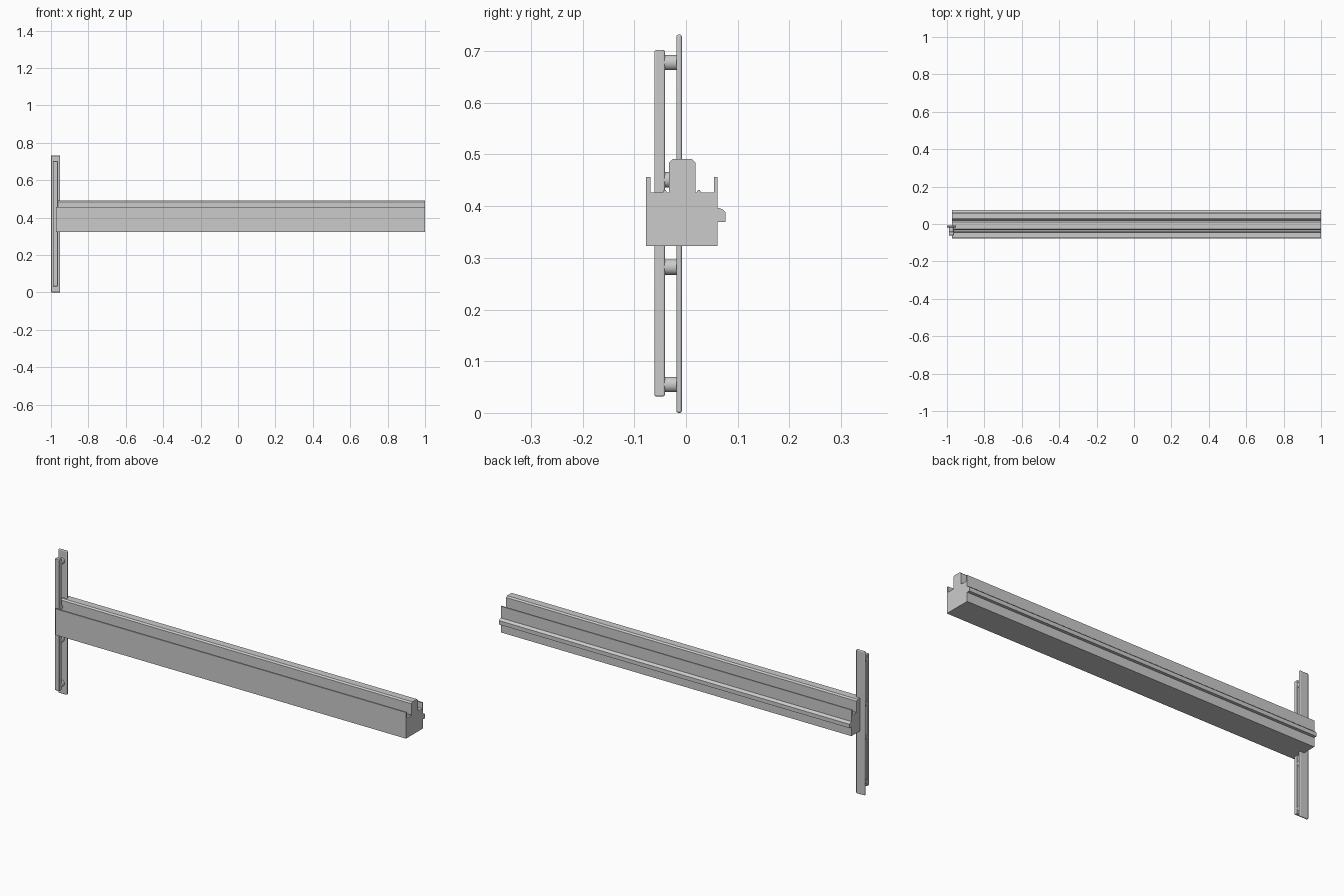
import bpy, bmesh, math
from mathutils import Matrix

if "Cube" in bpy.data.objects:
    bpy.data.objects.remove(bpy.data.objects["Cube"])


def finish(name, bm, bevel=0.0):
    bmesh.ops.recalc_face_normals(bm, faces=bm.faces[:])
    mesh = bpy.data.meshes.new(name)
    bm.to_mesh(mesh)
    bm.free()
    ob = bpy.data.objects.new(name, mesh)
    bpy.context.collection.objects.link(ob)
    if bevel:
        mod = ob.modifiers.new("rounded_edges", 'BEVEL')
        mod.width, mod.segments = bevel, 3
    bpy.ops.object.select_all(action='DESELECT')
    bpy.context.view_layer.objects.active = ob
    ob.select_set(True)
    bpy.ops.object.shade_smooth_by_angle(angle=math.radians(35))
    return ob


def box(name, x, y, z, bevel):
    bm = bmesh.new()
    size = [b - a for a, b in (x, y, z)]
    mid = [(a + b) / 2 for a, b in (x, y, z)]
    bmesh.ops.create_cube(bm, size=1, matrix=Matrix.Translation(mid) @ Matrix.Diagonal((*size, 1)))
    return finish(name, bm, bevel)


def extrude_x(name, profile, x0, x1):
    bm = bmesh.new()
    face = bm.faces.new([bm.verts.new((x0, y, z)) for y, z in profile])
    ext = bmesh.ops.extrude_face_region(bm, geom=[face], use_keep_orig=True)
    verts = [g for g in ext["geom"] if isinstance(g, bmesh.types.BMVert)]
    bmesh.ops.translate(bm, verts=verts, vec=(x1 - x0, 0, 0))
    return finish(name, bm)


# Long beam: box body, thin side fins, small beads, chamfered crest, side rail
beam = [
    (-0.077, 0.323), (0.061, 0.323), (0.061, 0.369), (0.076, 0.369),
    (0.076, 0.389), (0.071, 0.394), (0.061, 0.397), (0.061, 0.456),
    (0.054, 0.456), (0.054, 0.426), (0.029, 0.426), (0.027, 0.431),
    (0.023, 0.431), (0.020, 0.426), (0.018, 0.426), (0.018, 0.484),
    (0.011, 0.491), (-0.026, 0.491), (-0.033, 0.484), (-0.033, 0.426),
    (-0.037, 0.426), (-0.039, 0.431), (-0.043, 0.431), (-0.045, 0.426),
    (-0.069, 0.426), (-0.069, 0.456), (-0.077, 0.456),
]
extrude_x("beam", beam, -0.974, 1.0)

# Upright end plate and the slim bar held in front of it
box("end_plate", (-1.0, -0.951), (-0.0185, -0.008), (0.0, 0.732), 0.004)
box("front_bar", (-0.99, -0.963), (-0.061, -0.041), (0.032, 0.702), 0.003)

# Round standoffs joining bar and plate
for i, z in enumerate((0.055, 0.282, 0.451, 0.678)):
    bm = bmesh.new()
    mat = (Matrix.Translation((-0.9765, -0.03, z)) @ Matrix.Diagonal((0.88, 1, 1, 1))
           @ Matrix.Rotation(math.pi / 2, 4, 'X'))
    bmesh.ops.create_cone(bm, cap_ends=True, segments=24, radius1=0.0148,
                          radius2=0.0148, depth=0.028, matrix=mat)
    finish(f"standoff_{i + 1}", bm)
